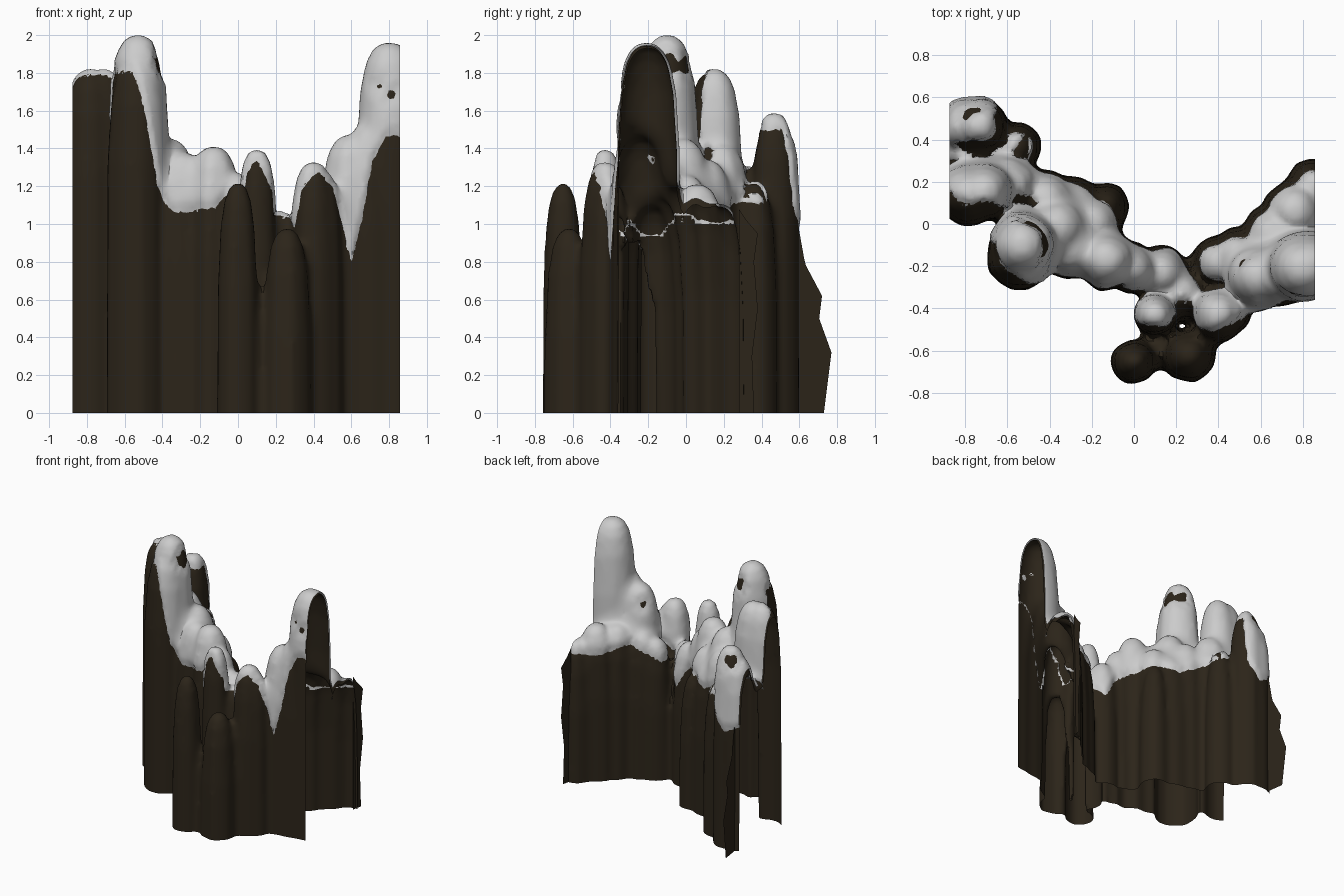
import bpy, bmesh, math, random
from mathutils import Vector

if "Cube" in bpy.data.objects:
    bpy.data.objects.remove(bpy.data.objects["Cube"])

random.seed(4)
brown = bpy.data.materials.new("dark_rock")
brown.diffuse_color = (0.025, 0.018, 0.010, 1)
brown.use_nodes = True
brown.node_tree.nodes["Principled BSDF"].inputs["Base Color"].default_value = brown.diffuse_color

# Rock columns: x, y, radius, top height
COLUMNS = [
    (-.78, .14, .15, 1.81), (-.71, .15, .135, 1.81), (-.54, -.15, .155, 1.88),
    (-.53, -.10, .155, 1.99), (-.78, .46, .14, 1.50), (-.73, .47, .13, 1.58),
    (-.56, .36, .12, 1.22), (-.79, .30, .15, 1.29), (-.60, .18, .16, 1.42),
    (-.42, .11, .15, 1.33), (-.37, -.02, .16, 1.44), (-.29, -.12, .14, 1.37),
    (-.13, -.17, .145, 1.40), (-.20, .00, .14, 1.25), (-.14, .08, .115, 1.06),
    (-.28, .08, .14, 1.18), (-.01, -.21, .12, 1.26), (.13, -.23, .13, 1.11),
    (.22, -.33, .13, 1.06), (.10, -.43, .10, 1.39), (.00, -.65, .105, 1.22),
    (.26, -.62, .125, .98), (.12, -.60, .09, .66), (.40, -.43, .125, 1.32),
    (.46, -.42, .095, 1.26), (.40, -.18, .13, 1.09), (.59, -.25, .15, 1.46),
    (.49, -.15, .13, 1.14), (.65, -.05, .14, 1.19), (.69, -.26, .13, 1.53),
    (.80, -.21, .155, 1.95), (.83, -.20, .155, 1.94), (.76, .06, .15, 1.20),
    (.86, .18, .13, 1.10),
]
PROFILE = [(.26, .008), (.48, .035), (.69, .10), (.87, .24), (1, .55)]


def add_column(bm, x, y, r, top):
    """Closed pillar with a rounded tip and slightly uneven sides."""
    n = 14
    wob = [random.uniform(.94, 1.06) for _ in range(n)]
    rings = []
    for f, z in [(k, top - d) for k, d in PROFILE] + [(1.04, -.12)]:
        rings.append([bm.verts.new((x + r * f * wob[i] * math.cos(i * math.tau / n),
                                    y + r * f * wob[i] * math.sin(i * math.tau / n), z))
                      for i in range(n)])
    tip = bm.verts.new((x, y, top))
    for i in range(n):
        j = (i + 1) % n
        bm.faces.new((tip, rings[0][i], rings[0][j]))
        for a, b in zip(rings, rings[1:]):
            bm.faces.new((a[i], b[i], b[j], a[j]))
    bm.faces.new(rings[-1][::-1])


def add_object(name, bm, mat=None, angle=40):
    me = bpy.data.meshes.new(name)
    bm.to_mesh(me)
    bm.free()
    ob = bpy.data.objects.new(name, me)
    bpy.context.collection.objects.link(ob)
    if mat:
        me.materials.append(mat)
    bpy.ops.object.select_all(action='DESELECT')
    ob.select_set(True)
    bpy.context.view_layer.objects.active = ob
    bpy.ops.object.shade_smooth_by_angle(angle=math.radians(angle))
    return ob


def trim(bm):
    """Open the shell at the bottom and at both ends."""
    for co, no in (((0, 0, 0), (0, 0, -1)), ((.858, 0, 0), (1, 0, 0)), ((-.875, 0, 0), (-1, 0, 0))):
        bmesh.ops.bisect_plane(bm, geom=bm.verts[:] + bm.edges[:] + bm.faces[:],
                               plane_co=co, plane_no=no, clear_outer=True)


# Fuse the columns into one skin
bm = bmesh.new()
for c in COLUMNS:
    add_column(bm, *c)
src = add_object("column_source", bm)
mod = src.modifiers.new("fuse", 'REMESH')
mod.mode = 'VOXEL'
mod.voxel_size = .022
mod = src.modifiers.new("soften", 'SMOOTH')
mod.iterations = 5
fused = bpy.data.meshes.new_from_object(
    src.evaluated_get(bpy.context.evaluated_depsgraph_get()))
bpy.data.objects.remove(src)

# Snow line heights along x, for the front and the back of the ridge
FRONT = [(-.9, 1.77), (-.56, 1.81), (-.51, 1.68), (-.46, 1.4), (-.40, 1.13), (-.34, 1.06),
         (-.12, 1.08), (-.02, 1.2), (.05, 1.28), (.10, 1.34), (.17, 1.2), (.24, 1.02),
         (.32, 1.17), (.42, 1.28), (.50, 1.2), (.55, 1.0), (.60, .80), (.65, 1.0),
         (.71, 1.33), (.79, 1.47), (.9, 1.46)]
BACK = [(-.9, 1.0), (-.75, .95), (-.6, 1.15), (-.45, 1.10), (-.3, 1.02), (-.15, 1.06),
        (-.03, 1.03), (.08, .95), (.18, .78), (.28, .92), (.4, 1.0), (.55, 1.06), (.7, 1.0), (.9, 1.03)]
# Bare patches: x, y, z, radius
BARE = [(-.43, -.10, 1.84, .06), (-.46, .02, 1.84, .06), (.73, -.36, 1.74, .035),
        (.81, -.36, 1.69, .03), (-.78, .54, 1.50, .05), (.50, -.17, 1.35, .03)]


def lerp(table, x):
    for (x0, a), (x1, b) in zip(table, table[1:]):
        if x <= x1:
            return a + (b - a) * max(0, (x - x0) / (x1 - x0))
    return table[-1][1]


def snow_depth(co, n):
    front, back = lerp(FRONT, co.x), lerp(BACK, co.x)
    if co.x < -.5 and co.y > .3:
        g, front = n.y - 1.2 * n.x, 1.5
    elif co.x < 0:
        g = n.y + .5 * n.x
    else:
        g = n.y - .3 * n.x
    t = min(1, max(0, (g + .42) / .55))
    if co.x > -.05 and co.y > (-.36 if co.x < .5 else -.13):
        t = 1
    d = co.z - (front + (back - front) * t) + random.uniform(-.01, .01)
    if co.y < -.53:
        d = -1
    for x, y, z, r in BARE:
        wave = 1 + .3 * math.sin(70 * (co.x + co.y)) * math.cos(60 * co.z)
        d = min(d, (co - Vector((x, y, z))).length - r * wave)
    return min(.014, max(-.007, d * .25))


# Snow cover: the same skin, creases filled, lifted above the snow line
bm = bmesh.new()
bm.from_mesh(fused)
bm.normal_update()
depth = {v: snow_depth(v.co, v.normal) for v in bm.verts}
covered = [(v, v.normal.copy(), [e.other_vert(v) for e in v.link_edges])
           for v in bm.verts if depth[v] > .004]
for _ in range(30):
    for v, n, near in covered:
        push = (sum((o.co for o in near), Vector()) / len(near) - v.co).dot(n)
        if push > 0:
            v.co += n * push * .7
bm.normal_update()

# Rock lies just under the filled skin, so it follows the same valleys
rock = bm.copy()
trim(rock)
add_object("rock_cliff", rock, brown)

moved = {v: v.co + v.normal * d for v, d in depth.items()}
for v, co in moved.items():
    v.co = co
bmesh.ops.delete(bm, geom=[f for f in bm.faces if max(depth[v] for v in f.verts) < 0], context='FACES')
trim(bm)
add_object("snow_cover", bm, None, 60)
bpy.data.meshes.remove(fused)

# Ragged wall strips at the two cut ends: (distance along strip, height)
LEFT = [(.0, 0), (.155, 0), (.195, .32), (.13, .5), (.145, .62), (.06, .78), (.05, .82), (.0, 1.1)]
RIGHT = [(.0, 0), (.08, 0), (.07, .3), (.10, .55), (.08, .8), (.10, .95), (.04, 1.02), (.0, 1.08)]
for name, start, dx, pts in (("left_end_strip", (-.845, .575), -.15, LEFT),
                             ("right_end_strip", (.835, .28), .2, RIGHT)):
    bm = bmesh.new()
    bm.faces.new([bm.verts.new((start[0] + d * dx, start[1] + d, z)) for d, z in pts])
    add_object(name, bm, brown)
